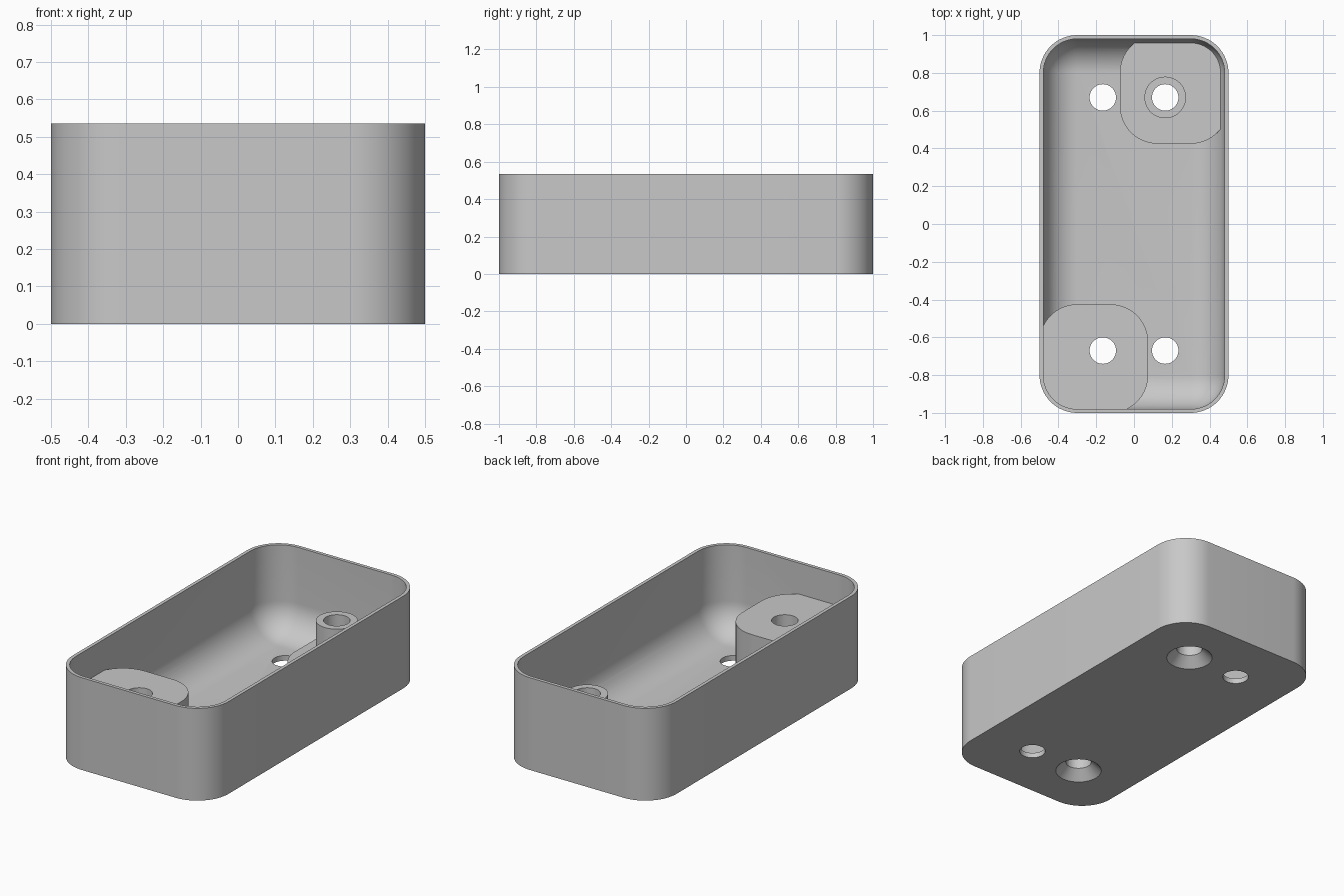
import bpy
import bmesh
import math

default_cube = bpy.data.objects.get("Cube")
if default_cube:
    bpy.data.objects.remove(default_cube, do_unlink=True)

HEIGHT = 0.535
FLOOR = 0.03
WALL = 0.02
CORNER = 0.2
POST_TOP = 0.355
LEDGE_TOP = 0.125
HOLE = 0.07
HOLE_X, HOLE_Y = 0.165, 0.67

grey = bpy.data.materials.new("plain grey")
grey.use_nodes = True
colour = (0.58, 0.58, 0.58, 1)
grey.diffuse_color = colour
grey.node_tree.nodes["Principled BSDF"].inputs["Base Color"].default_value = colour


def add_object(name, bm):
    bmesh.ops.recalc_face_normals(bm, faces=bm.faces)
    mesh = bpy.data.meshes.new(name)
    bm.to_mesh(mesh)
    bm.free()
    mesh.materials.append(grey)
    obj = bpy.data.objects.new(name, mesh)
    bpy.context.collection.objects.link(obj)
    return obj


def rounded_box(name, low, high, radius, all_edges=False):
    """Box with rounded upright edges, or with every edge rounded."""
    bm = bmesh.new()
    bmesh.ops.create_cube(bm, size=1)
    for v in bm.verts:
        v.co = [(a + b) / 2 + c * (b - a) for a, b, c in zip(low, high, v.co)]
    edges = [e for e in bm.edges
             if all_edges or abs(e.verts[0].co.z - e.verts[1].co.z) > 0.01]
    bmesh.ops.bevel(bm, geom=edges, offset=radius, segments=16,
                    profile=0.5, affect='EDGES', clamp_overlap=False)
    return add_object(name, bm)


def cylinder(name, x, y, bottom, top, r_bottom, r_top):
    bm = bmesh.new()
    bmesh.ops.create_cone(bm, cap_ends=True, segments=48, radius1=r_bottom,
                          radius2=r_top, depth=top - bottom)
    bmesh.ops.translate(bm, verts=bm.verts, vec=(x, y, (bottom + top) / 2))
    return add_object(name, bm)


def subtract(target, cutter):
    """Cut one part from another and remove the cutter."""
    cutter.hide_render = True
    bpy.ops.object.select_all(action='DESELECT')
    bpy.context.view_layer.objects.active = target
    target.select_set(True)
    mod = target.modifiers.new("cut", 'BOOLEAN')
    mod.operation = 'DIFFERENCE'
    mod.solver = 'EXACT'
    mod.object = cutter
    bpy.ops.object.modifier_apply(modifier=mod.name)
    bpy.data.objects.remove(cutter, do_unlink=True)


# Outer shell
tray = rounded_box("tray", (-0.5, -1, 0), (0.5, 1, HEIGHT), CORNER)

# Round-bottomed cavity
cavity = rounded_box("cavity", (WALL - 0.5, WALL - 1, FLOOR),
                     (0.5 - WALL, 1 - WALL, 1.2), CORNER - WALL, True)

# Tall corner post and low ledge with a screw tube, left standing in the cavity
subtract(cavity, rounded_box("tall_post", (-0.5, -1, -0.1),
                             (0.075, -0.425, POST_TOP), CORNER))
subtract(cavity, rounded_box("low_ledge", (-0.075, 0.425, -0.1),
                             (0.5, 1, LEDGE_TOP), CORNER))
subtract(cavity, cylinder("screw_tube", HOLE_X, HOLE_Y, -0.1, POST_TOP, 0.11, 0.11))
subtract(tray, cavity)

# Four through holes
for sx in (-1, 1):
    for sy in (-1, 1):
        subtract(tray, cylinder("hole", sx * HOLE_X, sy * HOLE_Y,
                                -0.2, 0.8, HOLE, HOLE))

# Countersinks under the two posts, with 45 degree sides
for s in (-1, 1):
    subtract(tray, cylinder("countersink", s * HOLE_X, s * HOLE_Y,
                            -0.05, 0.075, 0.175, 0.05))

bpy.ops.object.select_all(action='DESELECT')
tray.select_set(True)
bpy.context.view_layer.objects.active = tray
bpy.ops.object.shade_smooth_by_angle(angle=math.radians(30))
